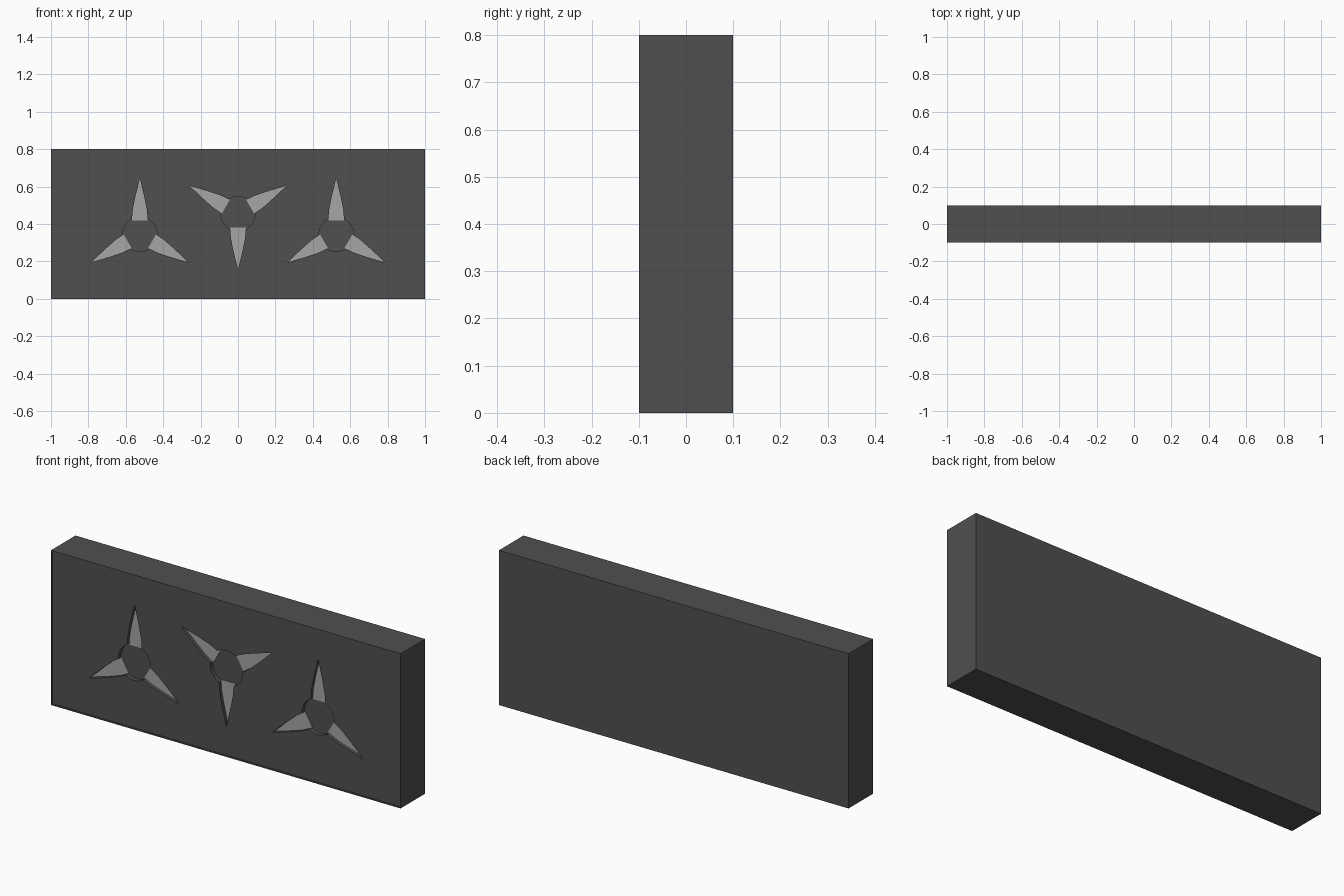
import bpy, bmesh, math

if "Cube" in bpy.data.objects:
    bpy.data.objects.remove(bpy.data.objects["Cube"])


def material(name, v):
    m = bpy.data.materials.new(name)
    m.diffuse_color = (v, v, v, 1)
    m.use_nodes = True
    m.node_tree.nodes["Principled BSDF"].inputs["Base Color"].default_value = m.diffuse_color
    return m


dark = material("dark grey", 0.08)
light = material("light grey", 0.38)


def prisms(name, outlines, y0, y1, mat):
    """Extrude each (x, z) outline from y0 to y1 into one object."""
    bm = bmesh.new()
    for pts in outlines:
        face = bm.faces.new([bm.verts.new((x, y0, z)) for x, z in pts])
        ext = bmesh.ops.extrude_face_region(bm, geom=[face])
        for v in ext["geom"]:
            if isinstance(v, bmesh.types.BMVert):
                v.co.y = y1
    bmesh.ops.recalc_face_normals(bm, faces=bm.faces[:])
    me = bpy.data.meshes.new(name)
    bm.to_mesh(me)
    bm.free()
    me.materials.append(mat)
    ob = bpy.data.objects.new(name, me)
    bpy.context.collection.objects.link(ob)
    return ob


def rect(x, z0, z1):
    return [(-x, z0), (x, z0), (x, z1), (-x, z1)]


def place(r, side, a, c):
    """Point at distance r along direction a, offset sideways."""
    return (c[0] + r * math.cos(a) - side * math.sin(a),
            c[1] + r * math.sin(a) + side * math.cos(a))


HUB = 0.092
ARM = [(0.3, 0.0), (0.2, 0.024), (0.13, 0.038)]
stars = [((-0.525, 0.345), 90), ((0, 0.455), -90), ((0.525, 0.345), 90)]

recesses, blades = [], []
for c, start in stars:
    outline = []
    for k in range(3):
        a = math.radians(start + 120 * k)
        # arm sides, then the round hub edge up to the next arm
        outline += [place(r, -w, a, c) for r, w in reversed(ARM)]
        outline += [place(r, w, a, c) for r, w in ARM[1:]]
        for i in range(9):
            t = a + math.radians(27 + i * 66 / 8)
            outline.append(place(HUB, 0, t, c))
        side = ARM + [(0.075, 0.042)]
        blades.append([place(r, w, a, c) for r, w in side]
                      + [place(r, -w, a, c) for r, w in reversed(side[1:])])
    recesses.append(outline)

# block with a shallow framed front and three carved stars
block = prisms("block", [rect(1, 0, 0.8)], -0.1, 0.1, dark)
cutters = [prisms("front_panel_cutter", [rect(0.993, 0.007, 0.793)], -0.15, -0.096, dark),
           prisms("star_cutter", recesses, -0.16, -0.075, dark)]
for cut in cutters:
    cut.hide_render = True
    cut.display_type = 'WIRE'
    mod = block.modifiers.new(cut.name, 'BOOLEAN')
    mod.operation = 'DIFFERENCE'
    mod.solver = 'EXACT'
    mod.object = cut

# light inlays on the floor of each arm
prisms("star_blades", blades, -0.079, -0.074, light)
